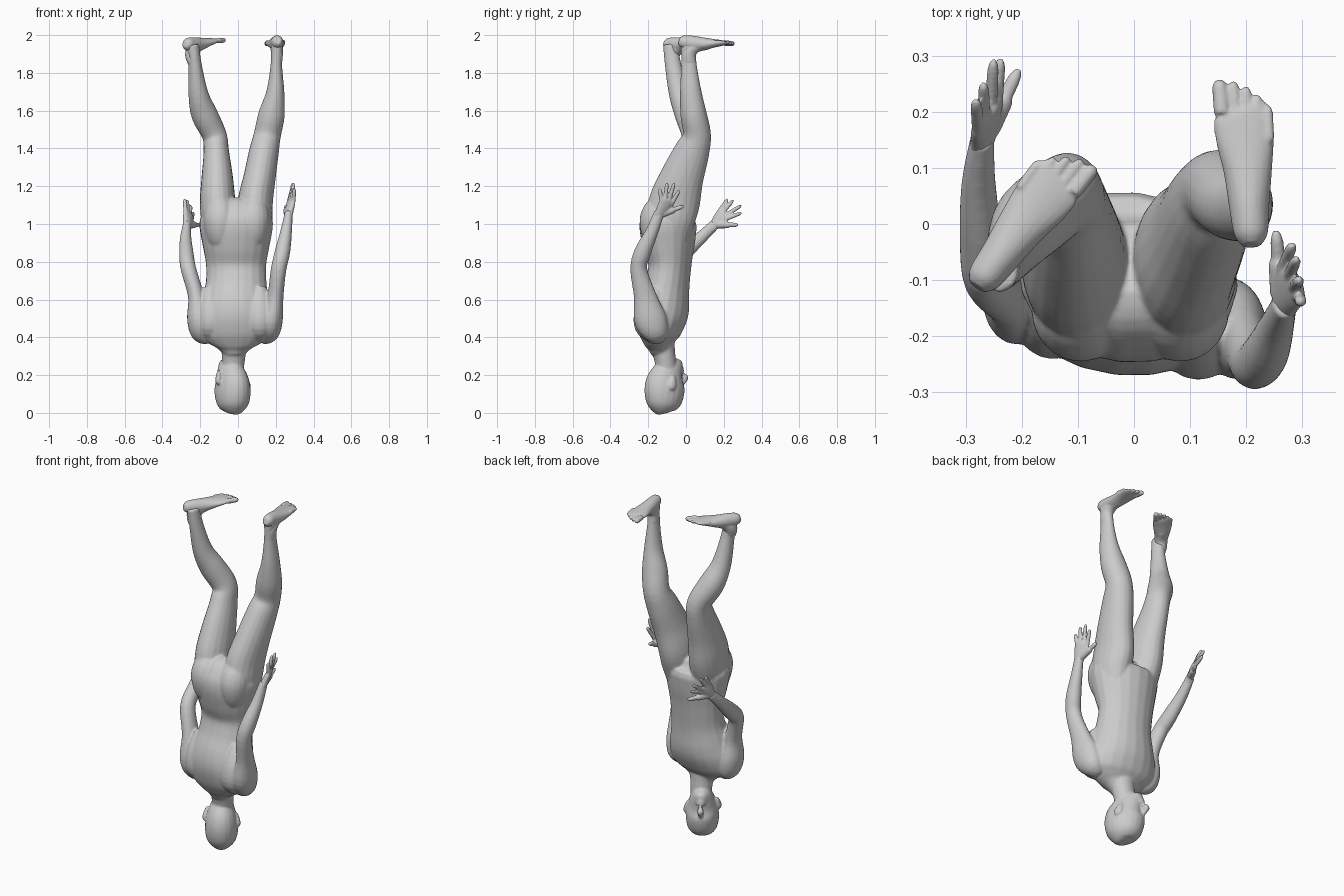
import bpy, bmesh, math
from mathutils import Vector

SIDES, STEPS = 20, 4


def spline(rows):
    """Catmull-Rom interpolation of whole section rows."""
    p = [rows[0]] + rows + [rows[-1]]
    out = []
    for i in range(1, len(p) - 2):
        for k in range(STEPS):
            t = k / STEPS
            out.append([0.5 * (2 * b + (c - a) * t + (2 * a - 5 * b + 4 * c - d) * t * t
                               + (3 * b - a - 3 * c + d) * t ** 3)
                        for a, b, c, d in zip(p[i - 1], p[i], p[i + 1], p[i + 2])])
    return out + [list(rows[-1])]


def limb(bm, rows, yaw=0):
    """Loft ellipses (x, y, z, side radius, other radius) square to their path."""
    rows = spline(rows)
    axis = Vector((math.cos(math.radians(yaw)), math.sin(math.radians(yaw)), 0))
    rings = []
    for i, (x, y, z, ra, rb) in enumerate(rows):
        tan = (Vector(rows[min(i + 1, len(rows) - 1)][:3]) - Vector(rows[max(i - 1, 0)][:3])).normalized()
        u = (axis - tan * axis.dot(tan)).normalized()
        v = tan.cross(u)
        ring = []
        for k in range(SIDES):
            a = math.tau * k / SIDES
            ring.append(bm.verts.new(Vector((x, y, z)) + u * max(ra, .003) * math.cos(a)
                                     + v * max(rb, .003) * math.sin(a)))
        rings.append(ring)
    for r, s in zip(rings, rings[1:]):
        for k in range(SIDES):
            n = (k + 1) % SIDES
            bm.faces.new((r[k], r[n], s[n], s[k]))
    bm.faces.new(rings[0][::-1])
    bm.faces.new(rings[-1])


def digit(bm, a, b, r):
    """Rounded finger or toe from a to b."""
    a, b = Vector(a), Vector(b)
    limb(bm, [(*a.lerp(b, t), r * s, r * s) for t, s in
              ((0, 1), (.5, .95), (.85, .85), (1, .4))], 37)


def finish(name, bm, voxel, smooth):
    """Blend all overlapping lofts of one part into a single skin."""
    bmesh.ops.recalc_face_normals(bm, faces=bm.faces)
    me = bpy.data.meshes.new(name)
    bm.to_mesh(me)
    bm.free()
    ob = bpy.data.objects.new(name, me)
    bpy.context.collection.objects.link(ob)
    m = ob.modifiers.new("blend", 'REMESH')
    m.mode, m.voxel_size, m.use_smooth_shade = 'VOXEL', voxel, True
    m = ob.modifiers.new("soften", 'SMOOTH')
    m.factor, m.iterations = 0.5, smooth


# Torso, slightly twisted, upside down with the back to the front
body = bmesh.new()
limb(body, [(-.02, -.13, .315, .06, .055), (-.02, -.135, .345, .095, .065), (-.02, -.14, .375, .15, .085),
            (-.02, -.14, .42, .2, .112), (-.018, -.133, .5, .205, .138), (-.015, -.12, .58, .185, .14),
            (-.01, -.1, .68, .163, .12), (-.01, -.085, .78, .16, .114), (-.01, -.09, .88, .177, .137),
            (-.01, -.095, .98, .195, .152), (-.01, -.09, 1.03, .19, .145), (-.01, -.08, 1.07, .15, .12),
            (-.01, -.06, 1.105, .08, .07)], -6)
# Shoulder blades
for x, y, r in ((.115, -.187, .075), (-.145, -.15, .07)):
    limb(body, [(x, y + .03, .39, .04, .04), (x, y, .46, r, .085), (x, y, .55, r, .08),
                (x, y + .03, .66, .04, .05)])
# Buttocks
for x in (-.095, .082):
    limb(body, [(x, -.1, .84, .04, .05), (x, -.13, .93, .075, .09), (x, -.15, 1.01, .088, .096),
                (x, -.145, 1.06, .082, .085), (x, -.1, 1.12, .06, .07)])

# Legs
limb(body, [(-.095, -.09, .84, .05, .08), (-.1, -.085, 1.0, .09, .125), (-.108, -.06, 1.12, .094, .135),
            (-.11, -.02, 1.25, .083, .115),
            (-.115, .03, 1.38, .068, .092), (-.125, .05, 1.47, .065, .075), (-.178, .01, 1.58, .07, .07),
            (-.21, -.035, 1.69, .053, .056), (-.228, -.07, 1.85, .035, .043), (-.24, -.08, 1.95, .034, .042)])
limb(body, [(.085, -.09, .84, .05, .08), (.09, -.085, 1.0, .09, .125), (.092, -.06, 1.12, .093, .135),
            (.115, -.02, 1.25, .085, .115),
            (.137, .03, 1.38, .079, .095), (.155, .058, 1.47, .072, .075), (.178, .04, 1.58, .07, .07),
            (.198, .025, 1.7, .048, .057), (.203, .015, 1.85, .03, .041), (.206, .01, 1.96, .032, .038)])

# Arms
limb(body, [(.12, -.15, .385, .03, .035), (.158, -.16, .425, .058, .07), (.178, -.19, .5, .06, .086),
            (.198, -.217, .62, .043, .06), (.215, -.25, .76, .041, .045), (.235, -.23, .85, .041, .045),
            (.255, -.18, .96, .031, .034), (.269, -.14, 1.065, .021, .028)])
limb(body, [(-.15, -.135, .385, .03, .035), (-.188, -.13, .425, .06, .07), (-.21, -.135, .5, .06, .08),
            (-.222, -.13, .62, .043, .056), (-.262, -.1, .76, .041, .045), (-.272, -.03, .83, .039, .045),
            (-.277, .07, .92, .031, .034), (-.27, .155, 1.0, .021, .028)])

# Neck
limb(body, [(-.02, -.13, .39, .085, .07), (-.022, -.12, .33, .067, .062), (-.024, -.11, .28, .061, .057),
            (-.03, -.1, .2, .055, .055)])


# Head, turned to its side, with the crown on the ground
def face(s, f, z):
    c, n = math.cos(math.radians(30)), math.sin(math.radians(30))
    return (-.03 + s * c - f * n, -.112 + s * n + f * c, z)


limb(body, [(*face(0, f, z), ra, rb) for f, z, ra, rb in
            ((-.003, -.002, .025, .03), (-.005, .01, .053, .062), (-.005, .045, .08, .094),
             (-.003, .1, .09, .11), (.002, .155, .086, .11), (.018, .2, .074, .093),
             (.045, .24, .058, .066), (.07, .268, .038, .042), (.078, .284, .018, .02))], 30)
# Nose
limb(body, [(*face(0, f, z), r, r) for f, z, r in
            ((.098, .135, .009), (.11, .16, .013), (.124, .186, .018), (.112, .202, .012))], 30)
# Brow and lips
for w, f, z, r in ((.05, .1, .128, .012), (.026, .104, .222, .011), (.024, .102, .236, .011)):
    limb(body, [(*face(-w, f - w * .5, z), r * .5, r * .5), (*face(0, f, z), r, r),
                (*face(w, f - w * .5, z), r * .5, r * .5)], 90)
# Ears
for s, z in ((-1, .19), (1, .16)):
    limb(body, [(*face(s * a, f, z + d), ra, rb) for a, f, d, ra, rb in
                ((.092, -.008, -.038, .006, .012), (.095, -.008, -.022, .009, .022),
                 (.089, 0, .003, .009, .02), (.079, .008, .034, .007, .01))], 30)
finish("body", body, .006, 7)


# Feet, soles up, with five toes each; shank is the direction the leg leaves the heel
def foot(name, heel, yaw, mirror, drop, shank):
    c, s = math.cos(math.radians(yaw)), math.sin(math.radians(yaw))

    def at(u, v, z):
        return (heel[0] + u * c + mirror * v * s, heel[1] + u * s - mirror * v * c, heel[2] + z - drop * u)
    bm = bmesh.new()
    limb(bm, [(*at(u, v, z), ra, rb) for u, v, z, ra, rb in
              ((-.03, 0, -.032, .016, .018), (-.01, 0, -.035, .03, .033), (.04, 0, -.038, .036, .04),
               (.1, .002, -.034, .043, .034), (.16, .001, -.024, .052, .022), (.2, -.001, -.018, .052, .015),
               (.215, -.004, -.016, .044, .011))], yaw - 90)
    # Ankle and instep
    limb(bm, [(*shank, .03, .038), (*at(.025, 0, -.09), .032, .038), (*at(.06, 0, -.052), .034, .034),
              (*at(.12, 0, -.036), .03, .028)], yaw - 90)
    for v, u, r in ((-.038, .268, .015), (-.013, .264, .0105), (.009, .253, .01), (.028, .237, .0095),
                    (.046, .216, .0095)):
        digit(bm, at(u - .06, v * .95, -.016), at(u, v, -.014), r)
    finish(name, bm, .0045, 2)


foot("right_foot", (.208, -.008, 2.0), 94, 1, .12, (.203, .017, 1.85))
foot("left_foot", (-.262, -.088, 1.987), 53, -1, .0, (-.228, -.068, 1.85))


# Hands: flat palm, four fingers and a thumb
def hand(name, wrist, knuckle, yaw, tips, thumb):
    w, k = Vector(wrist), Vector(knuckle)
    t = (k - w).normalized()
    axis = Vector((math.cos(math.radians(yaw)), math.sin(math.radians(yaw)), 0))
    side = (axis - t * axis.dot(t)).normalized()
    bm = bmesh.new()
    limb(bm, [(*w.lerp(k, a), ra, rb) for a, ra, rb in
              ((-.25, .024, .018), (.2, .031, .02), (.65, .041, .018), (1, .04, .014), (1.1, .03, .01))], yaw)
    for i, tip in enumerate(tips):
        digit(bm, k - t * .015 + side * (i - 1.5) * .02, tip, .0115)
    base = w.lerp(k, .25) + side * .015
    digit(bm, base, base.lerp(Vector(thumb), .6), .02)
    digit(bm, base, thumb, .0135)
    finish(name, bm, .0045, 3)


hand("right_hand", (.266, -.148, 1.04), (.281, -.097, 1.12), 112,
     [(.298, -.14, 1.188), (.295, -.1, 1.217), (.29, -.062, 1.217), (.283, -.036, 1.178)], (.253, -.012, 1.095))
hand("left_hand", (-.27, .145, .988), (-.26, .2, 1.055), 60,
     [(-.282, .22, 1.132), (-.268, .25, 1.127), (-.25, .293, 1.098), (-.238, .295, 1.06)], (-.205, .276, .995))
